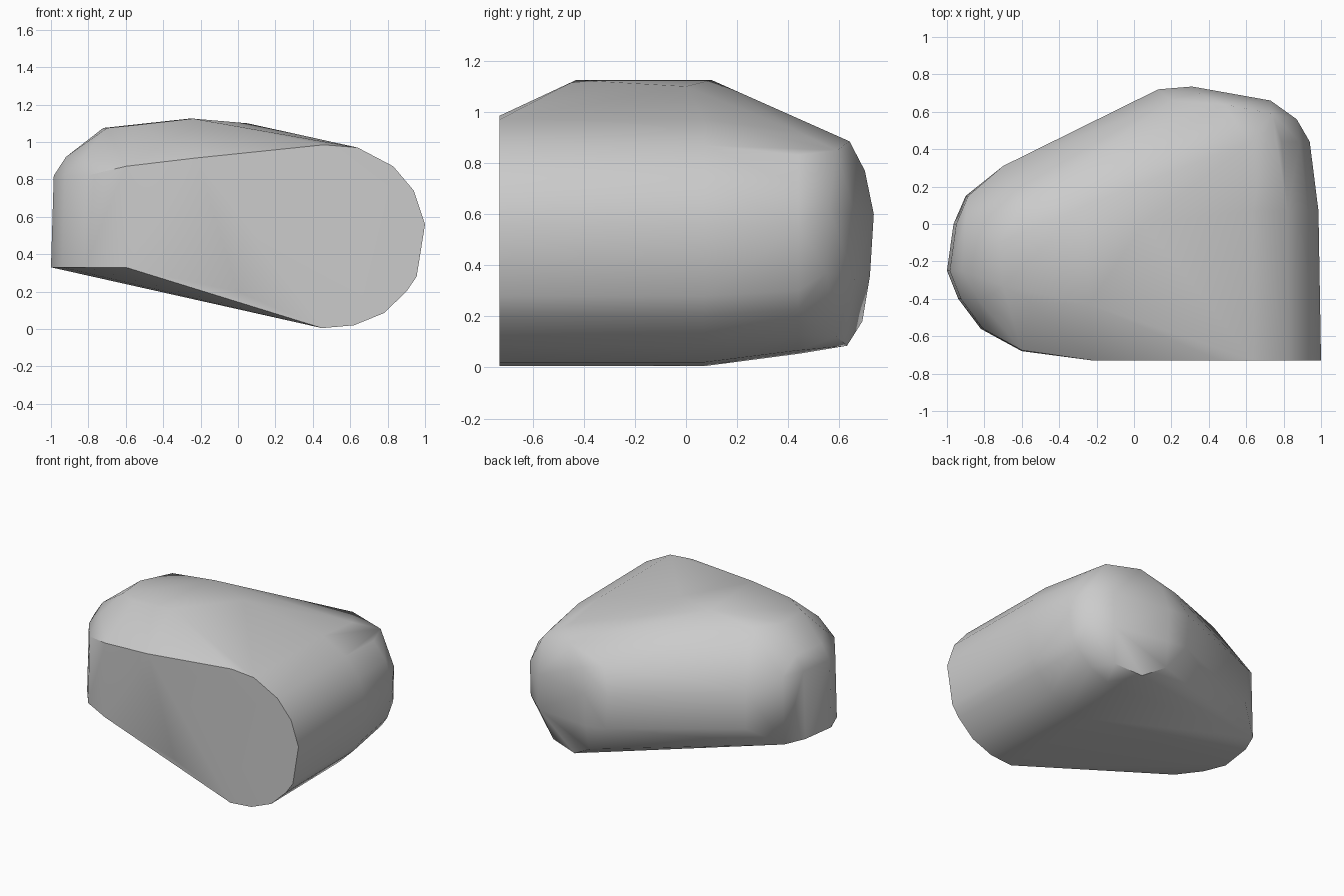
import bpy
import bmesh
import math

cube = bpy.data.objects.get("Cube")
if cube:
    bpy.data.objects.remove(cube, do_unlink=True)


def make_material(name, color):
    material = bpy.data.materials.new(name)
    material.use_nodes = True
    material.diffuse_color = color
    for node in material.node_tree.nodes:
        if node.type == 'BSDF_PRINCIPLED':
            node.inputs["Base Color"].default_value = color
    return material


def scaled_section(section, y, scale_x, scale_z, center_x=0.45, center_z=0.49):
    """Copy of a cross-section (x, z), resized and placed at depth y."""
    return [(center_x + (x - center_x) * scale_x, y,
             center_z + (z - center_z) * scale_z) for x, z in section]


def upright(outline, z):
    """Points of a plan outline (x, y) placed at height z."""
    return [(x, y, z) for x, y in outline]


def hull_object(name, points, material):
    """Faceted convex shell around the given points."""
    bm = bmesh.new()
    for point in points:
        bm.verts.new(point)
    result = bmesh.ops.convex_hull(bm, input=bm.verts)
    loose = {v for v in result["geom_interior"] + result["geom_unused"]
             if isinstance(v, bmesh.types.BMVert) and v.is_valid}
    bmesh.ops.delete(bm, geom=list(loose), context='VERTS')
    bmesh.ops.dissolve_limit(bm, angle_limit=math.radians(1),
                             verts=bm.verts, edges=bm.edges)
    bmesh.ops.recalc_face_normals(bm, faces=bm.faces)
    mesh = bpy.data.meshes.new(name)
    bm.to_mesh(mesh)
    bm.free()
    mesh.materials.append(material)
    obj = bpy.data.objects.new(name, mesh)
    bpy.context.collection.objects.link(obj)
    return obj


# Rounded thick end: one section, tapering towards the back
barrel = [(.45, .005), (.62, .02), (.78, .085), (.9, .2), (.955, .28),
          (1, .56), (.94, .74), (.83, .87), (.64, .97), (.46, .985)]
points = scaled_section(barrel, -.73, 1, 1)
points += scaled_section(barrel, .07, .975, 1)
points += scaled_section(barrel, .44, .89, .9)

# Domed cap closing the back of the thick end
points += [(.13, .72, .62), (.15, .715, .38), (.31, .735, .6), (.31, .72, .36),
           (.73, .66, .6), (.73, .66, .35), (.87, .56, .62), (.87, .55, .37),
           (.48, .64, .885), (.74, .59, .85), (.35, .7, .77), (.2, .66, .8),
           (.46, .63, .085), (.66, .59, .12), (.3, .69, .18)]

# Narrow end: upright wall with a rounded plan
nose = [(-.6, -.68), (-.82, -.56), (-.94, -.4), (-1, -.25), (-.965, 0),
        (-.9, .15)]
points += upright(nose, .33)
points += upright([(x * .985, y) for x, y in nose[1:]], .82)
points += [(-.7, .31, .45), (-.7, .31, .72)]

# Front wall top edge and its shoulder
points += [(-.22, -.73, .915), (0, -.73, .2), (-.6, -.675, .87)]
points += [(-.92, -.25, .92), (-.9, .02, .93), (-.82, -.42, .93)]

# Crown plateau
points += [(-.24, -.43, 1.125), (-.26, .1, 1.125), (.05, 0, 1.1),
           (-.55, -.42, 1.09), (-.7, -.33, 1.075), (-.72, -.1, 1.075),
           (-.6, .1, 1.085)]

grey = make_material("plain grey", (.6, .6, .6, 1))
body = hull_object("rounded_body", points, grey)

# Smooth shading that keeps the sharp rims
bpy.ops.object.select_all(action='DESELECT')
body.select_set(True)
bpy.context.view_layer.objects.active = body
bpy.ops.object.shade_smooth_by_angle(angle=math.radians(35))
